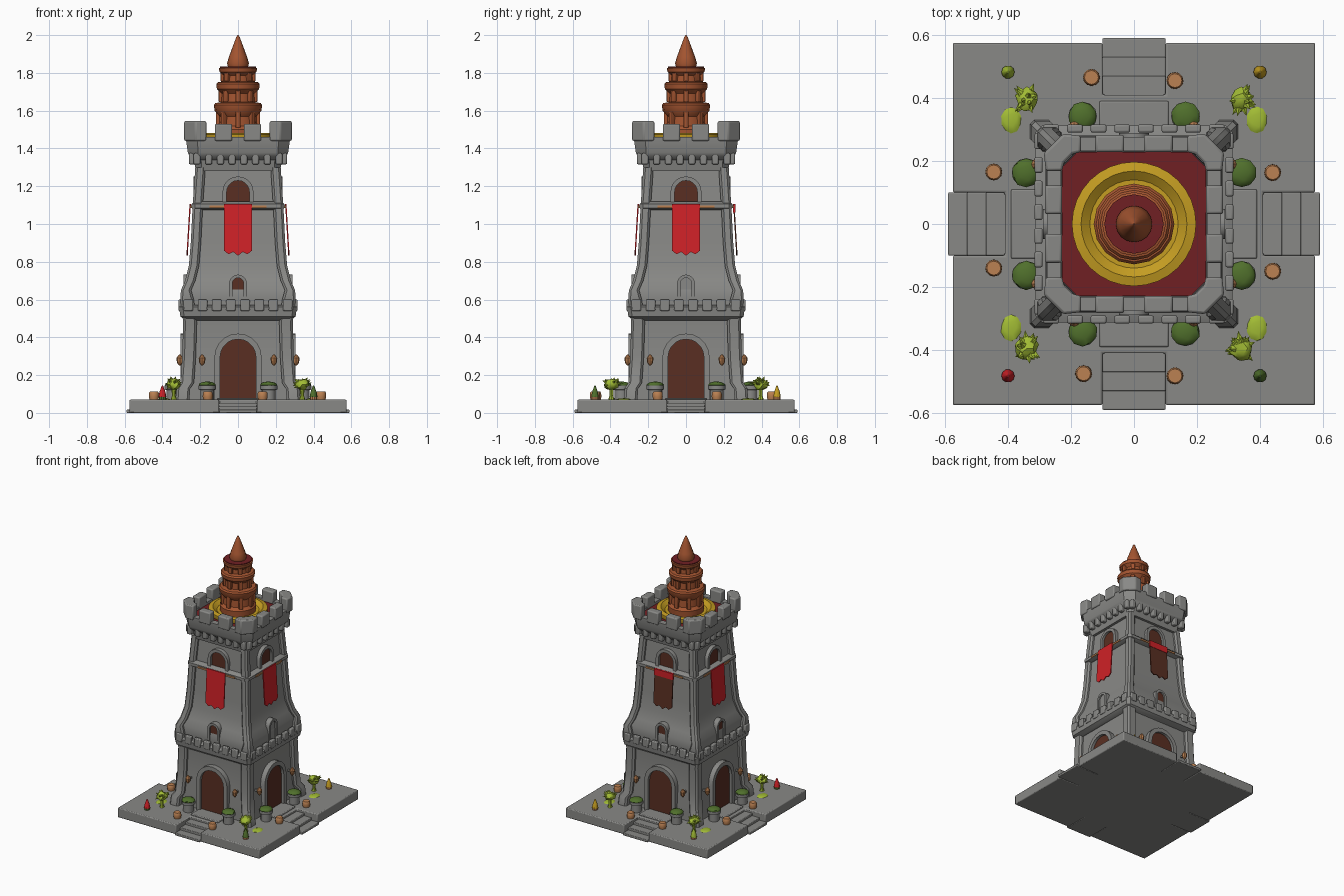
import bpy, bmesh, math, random
from mathutils import Matrix, Vector

if "Cube" in bpy.data.objects:
    bpy.data.objects.remove(bpy.data.objects["Cube"])
random.seed(4)

def mat(name, c):
    m = bpy.data.materials.new(name)
    m.diffuse_color = (*c, 1)
    m.use_nodes = True
    m.node_tree.nodes["Principled BSDF"].inputs["Base Color"].default_value = m.diffuse_color
    return m
STONE = mat("stone grey", (0.25, 0.25, 0.24))
RED = mat("banner red", (0.62, 0.015, 0.02))
BROWN = mat("door brown", (0.10, 0.028, 0.016))
MAROON = mat("roof deck maroon", (0.16, 0.014, 0.017))
ORANGE = mat("spire clay", (0.37, 0.09, 0.03))
GOLD = mat("gold", (0.56, 0.34, 0.016))
LIME = mat("leaf lime", (0.36, 0.50, 0.035))
GREEN = mat("bush green", (0.08, 0.16, 0.025))
TAN = mat("barrel tan", (0.50, 0.22, 0.085))
SIDES = [Matrix.Rotation(k * math.pi / 2, 4, 'Z') for k in range(4)]
I = Matrix.Identity(4)

def make(name, bm, m, M=I, bevel=0):
    bmesh.ops.recalc_face_normals(bm, faces=bm.faces)
    me = bpy.data.meshes.new(name)
    bm.to_mesh(me)
    bm.free()
    me.transform(M)
    me.materials.append(m)
    ob = bpy.data.objects.new(name, me)
    bpy.context.collection.objects.link(ob)
    if bevel:
        b = ob.modifiers.new("bevel", 'BEVEL')
        b.width, b.segments = bevel, 2
    return ob

def skin(name, rings, m, M=I, bevel=0):
    """Join matching rings of points and cap both ends."""
    bm = bmesh.new()
    vs = [[bm.verts.new(p) for p in r] for r in rings]
    n = len(rings[0])
    for a, b in zip(vs, vs[1:]):
        for i in range(n):
            bm.faces.new((a[i], a[(i + 1) % n], b[(i + 1) % n], b[i]))
    bm.faces.new(vs[0])
    bm.faces.new(vs[-1])
    return make(name, bm, m, M, bevel)

def square(z, h, c, cx=0, cy=0):
    """Chamfered square ring."""
    q = [(h, -h + c), (h, h - c)]
    out = []
    for k in range(4):
        for x, y in q:
            for _ in range(k):
                x, y = -y, x
            out.append((cx + x, cy + y, z))
    return out

def prism(name, pts, y0, y1, m, M=I, lean=0, bevel=0):
    return skin(name, [[(x, y - lean * (1.1 - z), z) for x, z in pts] for y in (y0, y1)], m, M, bevel)

def slab(name, pts, z0, z1, m, M=I, bevel=0):
    return skin(name, [[(x, y, z) for x, y in pts] for z in (z0, z1)], m, M, bevel)

def box(name, x0, x1, y0, y1, z0, z1, m, M=I, bevel=0):
    return slab(name, [(x0, y0), (x1, y0), (x1, y1), (x0, y1)], z0, z1, m, M, bevel)

def lathe(name, prof, m, at=(0, 0), n=16):
    return skin(name, [[(at[0] + r * math.cos(2 * math.pi * i / n), at[1] + r * math.sin(2 * math.pi * i / n), z)
                        for i in range(n)] for r, z in prof], m)

def arch(w, z0, zs, n=10):
    """Arch outline from right foot over to left foot; zs is the springing height."""
    return [(w, z0)] + [(w * math.cos(math.pi * i / n), zs + w * math.sin(math.pi * i / n)) for i in range(n + 1)] + [(-w, z0)]

def opening(name, w, z0, zs, t, y_plate, y_rim, y_in, m, M):
    prism(name, arch(w, z0, zs), y_plate, y_in, m, M)
    prism(name + "_surround", arch(w + t, z0, zs) + arch(w, z0, zs)[::-1], y_rim, y_in, STONE, M)

def blob(name, at, r, sc, m, jitter=0, spikes=0):
    bm = bmesh.new()
    bmesh.ops.create_icosphere(bm, subdivisions=2, radius=r)
    for v in bm.verts:
        v.co *= 1 + random.uniform(-jitter, jitter)
    for _ in range(spikes):
        d = Vector((random.uniform(-1, 1), random.uniform(-1, 1), random.uniform(-0.2, 1))).normalized()
        bmesh.ops.create_cone(bm, segments=5, radius1=r * 0.4, radius2=0, depth=r * 0.9, cap_ends=True,
                              matrix=Matrix.Translation(d * r * 1.05) @ d.to_track_quat('Z', 'Y').to_matrix().to_4x4())
    return make(name, bm, m, Matrix.Translation(at) @ Matrix.Diagonal((*sc, 1)))

# Base slab with a stair notch in every side
outline = []
for M in SIDES:
    for p in [(-0.575, -0.575), (-0.1, -0.575), (-0.1, -0.41), (0.1, -0.41), (0.1, -0.575)]:
        v = M @ Vector((*p, 0))
        outline.append((v.x, v.y))
slab("base_slab", outline, 0, 0.07, STONE, bevel=0.006)

# Tower core, corner piers and string course
PROFILE = [(0.06, 0.33), (0.13, 0.325), (0.16, 0.305), (0.3, 0.295), (0.48, 0.29), (0.6, 0.306), (0.65, 0.302),
           (0.7, 0.28), (0.78, 0.26), (0.9, 0.25), (1.1, 0.24), (1.3, 0.226)]
skin("tower_core", [square(z, min(h, 0.305) - 0.024, 0.02) for z, h in PROFILE], STONE)
for M in SIDES:
    skin("corner_pier", [square(z, 0.036 if z < 0.62 else 0.027, 0.012, h - (0.036 if z < 0.62 else 0.027),
                                h - (0.036 if z < 0.62 else 0.027)) for z, h in PROFILE], STONE, M)
skin("string_course", [square(1.075, 0.23, 0.02), square(1.085, 0.247, 0.02), square(1.105, 0.247, 0.02),
                       square(1.12, 0.23, 0.02)], STONE)
skin("middle_ledge", [square(0.49, 0.28, 0.02), square(0.51, 0.305, 0.02), square(0.56, 0.312, 0.02),
                      square(0.57, 0.295, 0.02), square(0.575, 0.25, 0.02)], STONE)

# Crown parapet, hollow inside, with maroon deck
skin("crown_parapet", [square(*r) for r in [(1.28, 0.222, 0.03), (1.34, 0.235, 0.04), (1.36, 0.258, 0.05),
     (1.38, 0.266, 0.055), (1.45, 0.276, 0.06), (1.46, 0.276, 0.06), (1.46, 0.232, 0.05), (1.425, 0.23, 0.05)]], STONE)
skin("roof_deck", [square(1.42, 0.229, 0.05), square(1.445, 0.229, 0.05)], MAROON)

for k, M in enumerate(SIDES):
    # Stairs
    for i in range(3):
        box("stair_step", -0.1, 0.1, -0.59 + i * 0.06, -0.40, 0, 0.018 + i * 0.017, STONE, M, 0.004)
    box("threshold", -0.11, 0.11, -0.39, -0.27, 0.06, 0.08, STONE, M, 0.005)
    # Door and windows
    opening("door", 0.095, 0.07, 0.295, 0.03, -0.285, -0.305, -0.25, BROWN, M)
    opening("lower_window", 0.03, 0.58, 0.685, 0.017, -0.277, -0.288, -0.23, STONE if k == 1 else BROWN, M)
    opening("upper_window", 0.06, 1.11, 1.17, 0.022, -0.218, -0.235, -0.19, BROWN, M)
    # Banner with ragged tail and its rod
    tail = [(0.075, 0.86), (0.05, 0.84), (0.025, 0.852), (0, 0.832), (-0.025, 0.852), (-0.05, 0.84), (-0.075, 0.86)]
    prism("banner", [(-0.075, 1.105), (0.075, 1.105)] + tail, -0.257, -0.25, BROWN if k == 2 else RED, M, 0.06)
    if k == 2:
        box("banner_top", -0.076, 0.076, -0.262, -0.25, 1.06, 1.106, RED, M)
    box("banner_rod", -0.15, 0.15, -0.254, -0.244, 1.085, 1.097, TAN, M)
    # Small crenels on the ledge and corbels under the crown
    for i in range(8):
        x = -0.2625 + i * 0.075
        box("ledge_merlon", x - 0.025, x + 0.025, -0.316, -0.29, 0.54, 0.6, STONE, M, 0.006)
    for i in range(8):
        x = -0.217 + i * 0.062
        box("corbel", x - 0.018, x + 0.018, -0.26, -0.22, 1.315, 1.375, STONE, M, 0.008)
    # Crown merlons
    for s in (-1, 1):
        box("crown_merlon", s * 0.077 - 0.046, s * 0.077 + 0.046, -0.283, -0.228, 1.44, 1.53, STONE, M, 0.008)
    slab("corner_merlon", [(0.168, 0.28), (0.225, 0.286), (0.286, 0.225), (0.28, 0.168), (0.228, 0.168),
                           (0.222, 0.195), (0.195, 0.222), (0.168, 0.228)], 1.44, 1.545, STONE, M, 0.008)
    for s in (-1, 1):
        # Lanterns beside the door
        x, y, _ = M @ Vector((s * 0.19, -0.308, 0))
        lathe("lantern", [(0.004, 0.25), (0.015, 0.265), (0.018, 0.29), (0.004, 0.31)], TAN, (x, y), 8)
        box("lantern_bracket", s * 0.19 - 0.006, s * 0.19 + 0.006, -0.305, -0.27, 0.275, 0.287, STONE, M)
        # Planters
        x, y, _ = M @ Vector((s * 0.163, -0.342, 0))
        lathe("planter", [(0.036, 0.07), (0.036, 0.12), (0.046, 0.125), (0.046, 0.145), (0.03, 0.148)], STONE, (x, y), 12)
        blob("planter_bush", (x, y, 0.148), 0.046, (1, 1, 0.4), GREEN, 0.04)

# Gold dish and tiered clay spire
lathe("gold_dish", [(0.19, 1.44), (0.197, 1.45), (0.197, 1.475), (0.168, 1.482), (0.14, 1.46), (0.1, 1.46)], GOLD, n=32)
lathe("spire_tiers", [(0.12, 1.455), (0.122, 1.5), (0.103, 1.52), (0.1, 1.57), (0.124, 1.6), (0.128, 1.63), (0.12, 1.64),
      (0.09, 1.645), (0.088, 1.69), (0.112, 1.715), (0.115, 1.74), (0.107, 1.75), (0.08, 1.755), (0.078, 1.785),
      (0.098, 1.805), (0.101, 1.825), (0.09, 1.829)], ORANGE)
lathe("spire_collar", [(0.094, 1.825), (0.094, 1.833), (0.05, 1.834)], MAROON)
lathe("spire_tip", [(0.052, 1.83), (0.058, 1.85), (0.048, 1.885), (0.024, 1.95), (0.009, 1.99), (0.002, 2.0)], ORANGE)
for r, z0, z1 in [(0.108, 1.51, 1.61), (0.094, 1.645, 1.725), (0.084, 1.755, 1.81)]:
    for i in range(8):
        box("spire_rib", -0.014, 0.014, -r - 0.008, -r + 0.03, z0, z1, ORANGE, Matrix.Rotation(i * math.pi / 4, 4, 'Z'), 0.004)

# Barrels on the plaza
for p in [(-0.135, 0.465), (0.13, 0.455), (-0.445, 0.165), (0.44, 0.163), (-0.445, -0.14), (0.44, -0.15),
          (-0.16, -0.475), (0.13, -0.482)]:
    lathe("barrel", [(0.022, 0.065), (0.027, 0.085), (0.026, 0.105), (0.022, 0.112)], TAN, p, 12)

# Corner trees, grass patches and little topped posts
for sx in (-1, 1):
    for sy in (-1, 1):
        x, y = sx * 0.34, sy * 0.395
        lathe("tree_trunk", [(0.018, 0.065), (0.01, 0.09), (0.012, 0.14)], LIME, (x, y), 8)
        blob("tree_crown", (x, y, 0.15), 0.035, (1, 1.1, 0.85), LIME, 0.15, 14)
        blob("grass_patch", (sx * 0.39, sy * 0.33, 0.07), 0.038, (0.85, 1.1, 0.2), LIME, 0.05)
        cap = {(-1, -1): RED, (1, -1): GREEN, (1, 1): GOLD, (-1, 1): LIME}[(sx, sy)]
        at = (sx * 0.4, sy * 0.482)
        lathe("post_pot", [(0.019, 0.065), (0.019, 0.085)], GREEN if cap == RED else TAN, at, 10)
        lathe("post_cone", [(0.021, 0.083), (0.016, 0.11), (0.003, 0.145)], cap, at, 10)

# Smooth shading with sharp edges kept
bpy.ops.object.select_all(action='SELECT')
bpy.context.view_layer.objects.active = bpy.data.objects["base_slab"]
bpy.ops.object.shade_smooth_by_angle(angle=math.radians(35))
